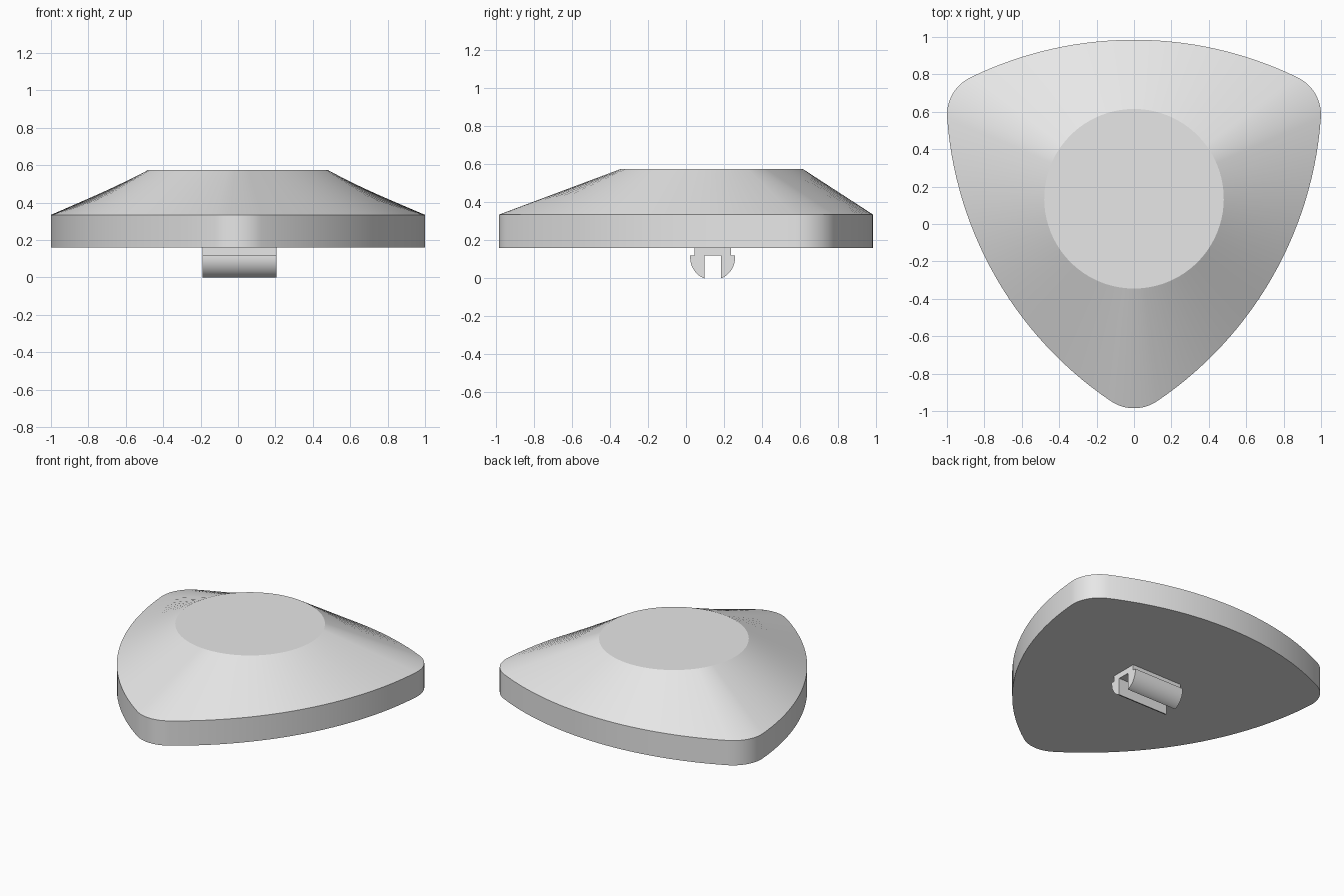
import bpy, bmesh
from math import sin, cos, radians, sqrt, atan2, pi
from mathutils import Vector

if "Cube" in bpy.data.objects:
    bpy.data.objects.remove(bpy.data.objects["Cube"], do_unlink=True)

grey = bpy.data.materials.new("light_grey")
grey.use_nodes = True
grey.diffuse_color = (0.8, 0.8, 0.8, 1)
grey.node_tree.nodes["Principled BSDF"].inputs["Base Color"].default_value = (0.8, 0.8, 0.8, 1)


def loft(name, rings, sharp):
    """Skin a stack of equal-length rings and cap both ends."""
    bm = bmesh.new()
    loops = [[bm.verts.new(p) for p in ring] for ring in rings]
    n = len(loops[0])
    for a, b in zip(loops, loops[1:]):
        for i in range(n):
            j = (i + 1) % n
            bm.faces.new((a[i], a[j], b[j], b[i]))
    bm.faces.new(loops[0][::-1])
    bm.faces.new(loops[-1])
    bmesh.ops.recalc_face_normals(bm, faces=bm.faces)
    mesh = bpy.data.meshes.new(name)
    bm.to_mesh(mesh)
    bm.free()
    mesh.materials.append(grey)
    obj = bpy.data.objects.new(name, mesh)
    bpy.context.collection.objects.link(obj)
    bpy.ops.object.select_all(action="DESELECT")
    obj.select_set(True)
    bpy.context.view_layer.objects.active = obj
    bpy.ops.object.shade_smooth_by_angle(angle=radians(sharp))
    return obj


def arc(cx, cy, r, a0, a1, n):
    return [Vector((cx + r * cos(a0 + (a1 - a0) * i / n),
                    cy + r * sin(a0 + (a1 - a0) * i / n))) for i in range(n)]


# Rounded three-sided outline: a broad side arc and a tight corner arc, three times
CENTRE_Y = 0.135
SIDE_R, SIDE_DIST, TIP_DIST = 2.0, 0.85, 1.12
drop = SIDE_R - SIDE_DIST
k = SIDE_R - TIP_DIST
corner_d = (drop ** 2 - k ** 2) / (2 * k - drop)
corner_r = TIP_DIST - corner_d
tangent = atan2(corner_d / 2 + drop, corner_d * cos(radians(30)))

outline = []
for i in range(3):
    turn = i * 2 * pi / 3
    axis = turn + radians(30)
    half = tangent - radians(30)
    outline += arc(corner_d * cos(axis), corner_d * sin(axis), corner_r,
                   axis - half, axis + half, 14)
    side = turn + pi / 2
    outline += arc(-drop * cos(side), -drop * sin(side), SIDE_R,
                   turn + tangent, turn + pi - tangent, 28)


def level(points, z):
    return [(p.x, p.y + CENTRE_Y, z) for p in points]


# Body: upright rim, then a slope up to a round flat top
plateau = [p.normalized() * 0.48 for p in outline]
loft("button_body", [level(outline, 0.16), level(outline, 0.335), level(plateau, 0.575)], 14)

# Clip under the body: half-round split bar on a narrower neck
MID_Y, SHELF, BAR_R, SLOT = 0.14, 0.12, 0.118, 0.043
NECK, BAR_Z = 0.096, 0.109
start = atan2(-sqrt(BAR_R ** 2 - SLOT ** 2), SLOT)
half = [(SLOT, SHELF), (SLOT, 0.0)]
half += [(BAR_R * cos(start * (1 - t / 12)), max(0, BAR_Z + BAR_R * sin(start * (1 - t / 12))))
         for t in range(1, 13)]
half += [(BAR_R, SHELF), (NECK, SHELF), (NECK, 0.165)]
profile = half + [(-y, z) for y, z in reversed(half)]
loft("split_clip", [[(x, MID_Y + y, z) for y, z in profile] for x in (-0.19, 0.205)], 30)
